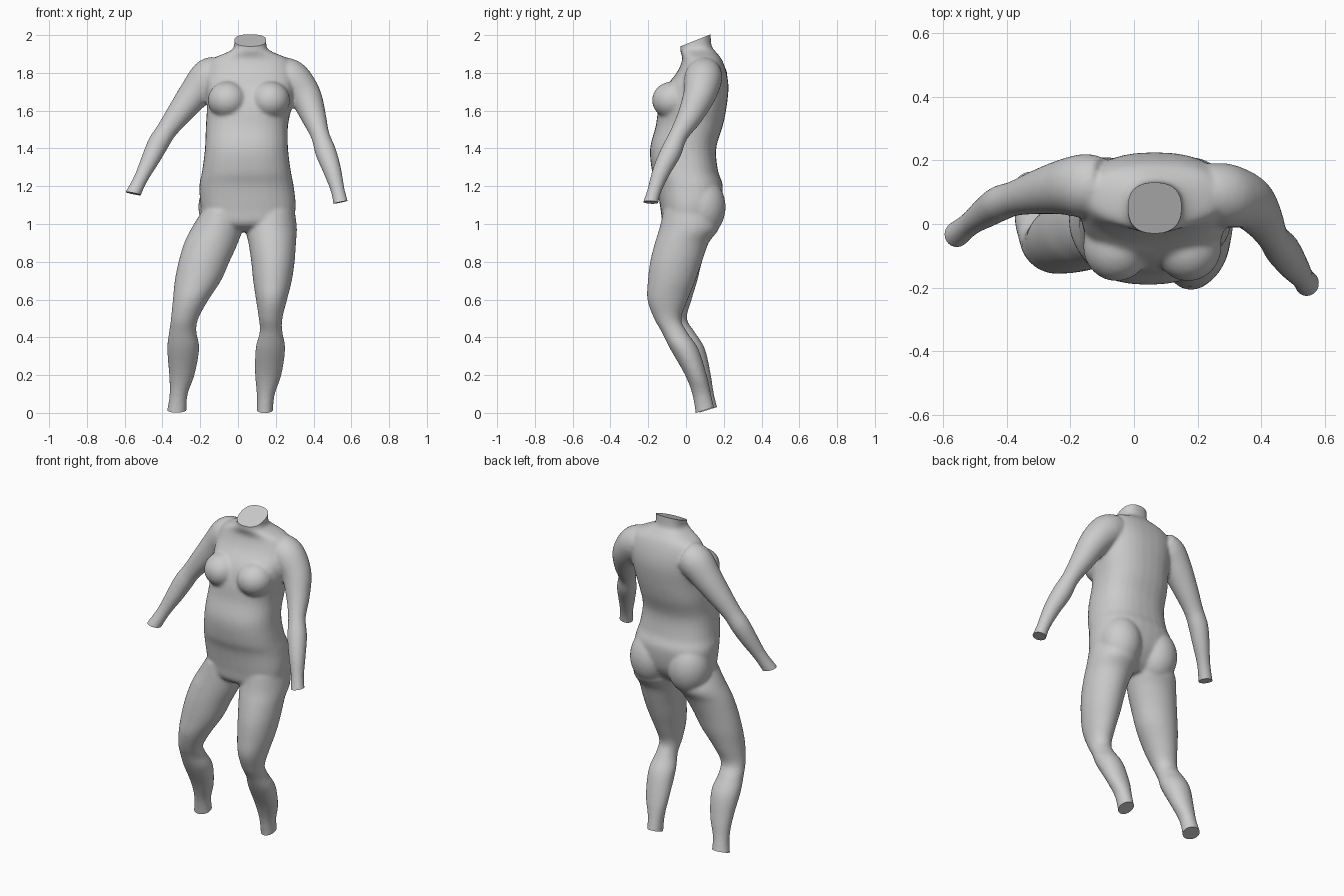
import bpy, bmesh, math
from mathutils import Vector, Matrix

bm = bmesh.new()
SIDES = 32


def refine(rows, n=5):
    """Catmull-Rom interpolation between rows of numbers."""
    out = []
    for i in range(len(rows) - 1):
        p0, p1 = rows[max(i - 1, 0)], rows[i]
        p2, p3 = rows[i + 1], rows[min(i + 2, len(rows) - 1)]
        for k in range(n):
            t = k / n
            out.append([0.5 * (2 * b + (c - a) * t + (2 * a - 5 * b + 4 * c - d) * t * t
                        + (3 * b - a - 3 * c + d) * t ** 3)
                        for a, b, c, d in zip(p0, p1, p2, p3)])
    return out + [list(rows[-1])]


def skin(rings):
    """Closed skin through a list of rings of points."""
    loops = [[bm.verts.new(p) for p in r] for r in rings]
    faces = [bm.faces.new(loops[0]), bm.faces.new(loops[-1])]
    for a, b in zip(loops, loops[1:]):
        for i in range(SIDES):
            j = (i + 1) % SIDES
            faces.append(bm.faces.new((a[i], a[j], b[j], b[i])))
    bmesh.ops.recalc_face_normals(bm, faces=faces)


def stack(rows, power=2.0):
    """Horizontal rings given as z, x min, x max, y min, y max."""
    rings = []
    for z, x0, x1, y0, y1 in refine(rows):
        ring = []
        for i in range(SIDES):
            a = 2 * math.pi * i / SIDES
            c, s = math.cos(a), math.sin(a)
            ring.append(((x0 + x1) / 2 + (x1 - x0) / 2 * math.copysign(abs(c) ** (2 / power), c),
                         (y0 + y1) / 2 + (y1 - y0) / 2 * math.copysign(abs(s) ** (2 / power), s), z))
        rings.append(ring)
    skin(rings)


def tube(rows):
    """Round rings along a path given as x, y, z, radius."""
    pts = refine(rows)
    rings = []
    for i, p in enumerate(pts):
        d = Vector(pts[min(i + 1, len(pts) - 1)][:3]) - Vector(pts[max(i - 1, 0)][:3])
        u = d.cross(Vector((0, 1, 0))).normalized()
        v = d.cross(u).normalized()
        rings.append([Vector(p[:3]) + p[3] * (u * math.cos(a) + v * math.sin(a))
                      for a in (2 * math.pi * k / SIDES for k in range(SIDES))])
    skin(rings)


def blob(centre, size):
    bmesh.ops.create_uvsphere(bm, u_segments=32, v_segments=20, radius=1,
                              matrix=Matrix.LocRotScale(Vector(centre), None, Vector(size)))


# torso and neck
stack([(0.96, -0.05, 0.11, -0.06, 0.08), (1.0, -0.17, 0.27, -0.12, 0.13),
       (1.08, -0.195, 0.305, -0.135, 0.18), (1.2, -0.205, 0.295, -0.155, 0.195),
       (1.28, -0.19, 0.28, -0.18, 0.17), (1.4, -0.175, 0.265, -0.19, 0.16),
       (1.52, -0.17, 0.265, -0.16, 0.195), (1.62, -0.165, 0.285, -0.145, 0.215),
       (1.72, -0.17, 0.3, -0.11, 0.225), (1.8, -0.17, 0.3, -0.05, 0.215),
       (1.87, -0.14, 0.27, -0.02, 0.19), (1.915, -0.045, 0.175, -0.03, 0.155),
       (1.945, -0.02, 0.15, -0.03, 0.135), (2.03, -0.025, 0.155, -0.04, 0.13)], 2.4)

# chest and buttocks
for x in (-0.055, 0.17):
    blob((x, -0.07, 1.655), (0.105, 0.11, 0.1))
for x in (-0.085, 0.175):
    blob((x, 0.085, 1.09), (0.125, 0.125, 0.16))

# shoulders and arms
tube([(-0.1, 0.12, 1.8, 0.09), (-0.155, 0.12, 1.775, 0.1), (-0.225, 0.115, 1.695, 0.086),
      (-0.3, 0.1, 1.6, 0.07), (-0.375, 0.08, 1.5, 0.055), (-0.42, 0.065, 1.43, 0.056),
      (-0.46, 0.04, 1.35, 0.05), (-0.515, 0.0, 1.24, 0.038), (-0.565, -0.04, 1.14, 0.042)])
tube([(0.22, 0.1, 1.8, 0.09), (0.285, 0.09, 1.765, 0.1), (0.355, 0.07, 1.68, 0.086),
      (0.4, 0.02, 1.57, 0.067), (0.435, -0.04, 1.47, 0.05), (0.465, -0.08, 1.38, 0.056),
      (0.5, -0.13, 1.28, 0.048), (0.53, -0.17, 1.17, 0.037), (0.55, -0.195, 1.08, 0.043)])

# legs
stack([(1.07, -0.19, 0.02, -0.12, 0.15), (0.98, -0.245, 0.025, -0.13, 0.165),
       (0.9, -0.285, 0.0, -0.14, 0.12), (0.8, -0.315, -0.045, -0.15, 0.085),
       (0.7, -0.335, -0.09, -0.155, 0.06), (0.6, -0.345, -0.155, -0.155, 0.03),
       (0.5, -0.355, -0.21, -0.13, 0.005), (0.43, -0.365, -0.22, -0.1, 0.045),
       (0.34, -0.375, -0.205, -0.06, 0.1), (0.2, -0.365, -0.23, 0.015, 0.132),
       (0.09, -0.363, -0.268, 0.055, 0.15), (-0.04, -0.387, -0.272, 0.075, 0.185)])
stack([(1.07, 0.06, 0.3, -0.12, 0.15), (0.98, 0.04, 0.312, -0.14, 0.175),
       (0.9, 0.055, 0.307, -0.165, 0.12), (0.8, 0.07, 0.3, -0.19, 0.085),
       (0.7, 0.08, 0.285, -0.202, 0.05), (0.6, 0.095, 0.26, -0.205, 0.01),
       (0.5, 0.11, 0.235, -0.17, -0.025), (0.43, 0.115, 0.235, -0.13, 0.005),
       (0.34, 0.093, 0.25, -0.085, 0.065), (0.2, 0.09, 0.23, -0.005, 0.11),
       (0.09, 0.1, 0.193, 0.035, 0.135), (-0.04, 0.098, 0.183, 0.055, 0.165)])

# fuse all parts into one smooth body
mesh = bpy.data.meshes.new("body")
bm.to_mesh(mesh)
bm.free()
body = bpy.data.objects.new("body", mesh)
bpy.context.collection.objects.link(body)
bpy.context.view_layer.objects.active = body
body.select_set(True)
remesh = body.modifiers.new("fuse", 'REMESH')
remesh.mode = 'VOXEL'
remesh.voxel_size = 0.009
soften = body.modifiers.new("soften", 'SMOOTH')
soften.factor = 0.5
soften.iterations = 10
for name in ("fuse", "soften"):
    bpy.ops.object.modifier_apply(modifier=name)

# flat cuts at neck, wrists and ankles
bm = bmesh.new()
bm.from_mesh(body.data)
for point, normal in (((0.065, 0.045, 1.97), (0, -0.37, 0.93)),
                      ((-0.55, -0.03, 1.16), (-0.2, -0.1, -0.97)),
                      ((0.543, -0.185, 1.115), (0.2, -0.05, -0.97)),
                      ((-0.33, 0.13, 0.02), (0, 0.3, -0.95)),
                      ((0.14, 0.11, 0.018), (0, 0.3, -0.95))):
    p = Vector(point)
    faces = [f for f in bm.faces if (f.calc_center_median() - p).length < 0.14]
    parts = set(faces)
    for f in faces:
        parts.update(f.verts)
        parts.update(f.edges)
    bmesh.ops.bisect_plane(bm, geom=list(parts), plane_co=p, plane_no=Vector(normal).normalized(),
                           clear_outer=True)
    bmesh.ops.holes_fill(bm, edges=[e for e in bm.edges if e.is_boundary], sides=0)
bm.to_mesh(body.data)
bm.free()
bpy.ops.object.shade_smooth_by_angle(angle=math.radians(40))
